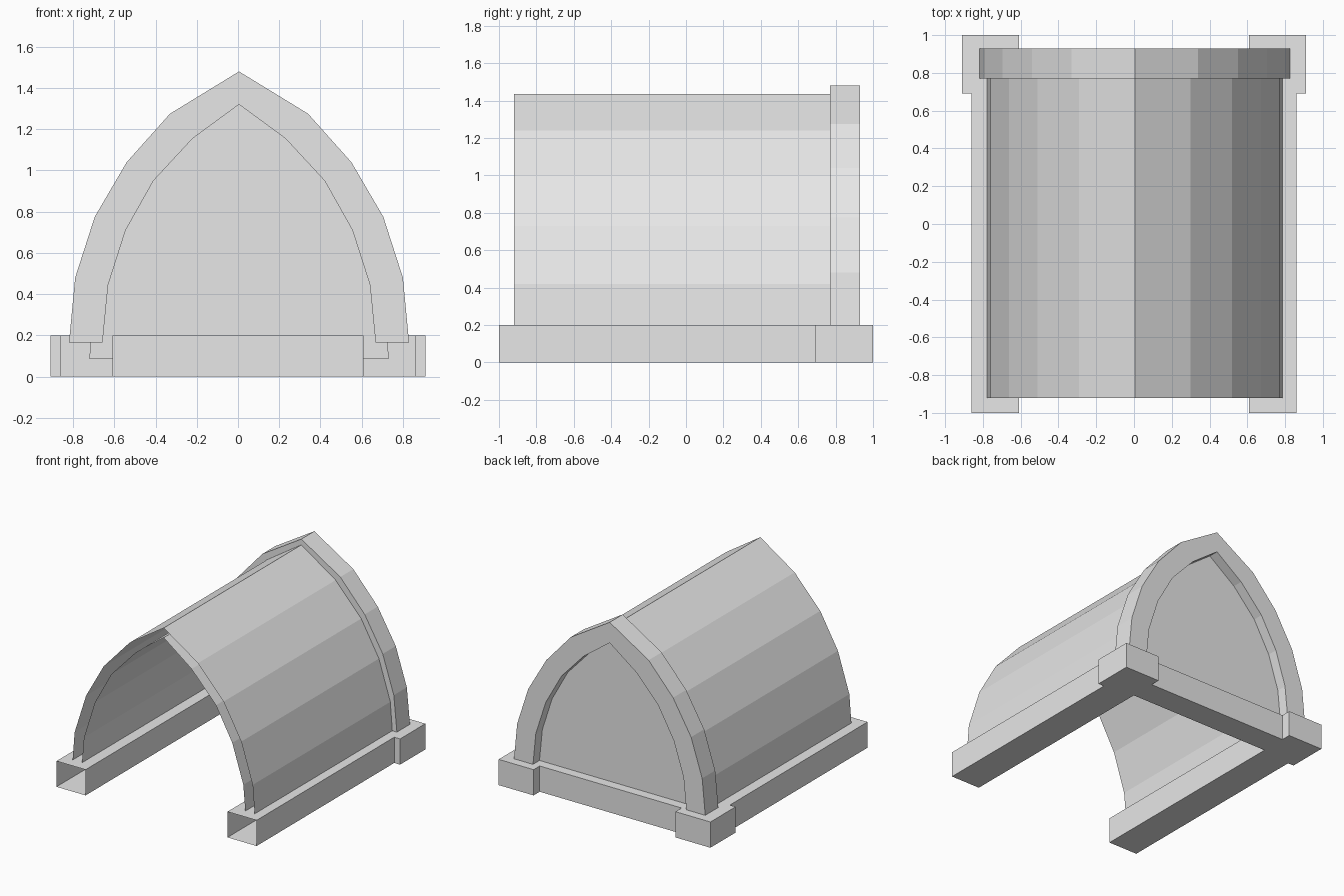
import bpy, bmesh

if "Cube" in bpy.data.objects:
    bpy.data.objects.remove(bpy.data.objects["Cube"])

grey = bpy.data.materials.new("light grey")
grey.diffuse_color = (0.8, 0.8, 0.8, 1)
grey.use_nodes = True
grey.node_tree.nodes["Principled BSDF"].inputs["Base Color"].default_value = grey.diffuse_color
CX = 0.005  # the vault sits slightly right of centre


def make(name, build):
    bm = bmesh.new()
    build(bm)
    bmesh.ops.remove_doubles(bm, verts=bm.verts, dist=1e-5)
    bmesh.ops.recalc_face_normals(bm, faces=bm.faces)
    me = bpy.data.meshes.new(name)
    bm.to_mesh(me)
    bm.free()
    me.materials.append(grey)
    ob = bpy.data.objects.new(name, me)
    bpy.context.collection.objects.link(ob)
    return ob


def arch(half):
    """Full pointed arch from its right half, foot to apex."""
    return [(CX + x, z) for x, z in half] + [(CX - x, z) for x, z in half[-2::-1]]


def strip(bm, a, b):
    """Quads between two equally long rows of points."""
    va, vb = [bm.verts.new(p) for p in a], [bm.verts.new(p) for p in b]
    for i in range(len(a) - 1):
        bm.faces.new((va[i], va[i + 1], vb[i + 1], vb[i]))


def at(row, y):
    return [(x, y, z) for x, z in row]


ring_out = [(.825, .165), (.795, .48), (.70, .775), (.545, 1.04), (.335, 1.275), (0, 1.48)]
ring_in = [(.6625, .165), (.635, .445), (.55, .71), (.415, .95), (.225, 1.155), (0, 1.32)]
roof_out = [(.785, .165), (.765, .42), (.667, .73), (.515, 1.0), (.295, 1.24), (0, 1.435)]
roof_in = [(.705, .165), (.685, .40), (.59, .70), (.45, .955), (.24, 1.18), (0, 1.36)]

# Open-ended double roof shell
for name, half in (("roof_outer_skin", roof_out), ("roof_inner_skin", roof_in)):
    row = arch(half)
    make(name, lambda bm: strip(bm, at(row, -.92), at(row, .77)))


# Rear arch ring, a closed solid
def build_ring(bm):
    o, i = arch(ring_out), arch(ring_in)
    loops = [at(o, .77), at(o, .93), at(i, .93), at(i, .77)]
    for k in range(4):
        strip(bm, loops[k], loops[(k + 1) % 4])
    for end in (0, -1):
        bm.faces.new([bm.verts.new(l[end]) for l in loops])


make("rear_arch", build_ring)


# Rear wall panel set in the middle of the ring
def build_panel(bm):
    mid = [((a + c) / 2, (b + d) / 2) for (a, b), (c, d) in zip(ring_out, ring_in)]
    mid[0] = (.725, .085)
    bm.faces.new([bm.verts.new(p) for p in at(arch(mid), .85)])


make("rear_wall", build_panel)


# U-shaped hollow footing with corner blocks, open at the front ends
def build_base(bm):
    half = [(.61, .725), (.61, -1), (.86, -1), (.86, .69), (.91, .69), (.91, 1), (.61, 1), (.61, .925)]
    outline = half + [(-x, y) for x, y in reversed(half)]
    bottom = bm.faces.new([bm.verts.new((x, y, 0)) for x, y in outline])
    geo = bmesh.ops.extrude_face_region(bm, geom=[bottom], use_keep_orig=True)["geom"]
    bmesh.ops.translate(bm, vec=(0, 0, .2), verts=[v for v in geo if isinstance(v, bmesh.types.BMVert)])
    ends = [f for f in bm.faces if all(v.co.y < -.99 for v in f.verts)]
    bmesh.ops.delete(bm, geom=ends, context='FACES')


make("footing", build_base)
